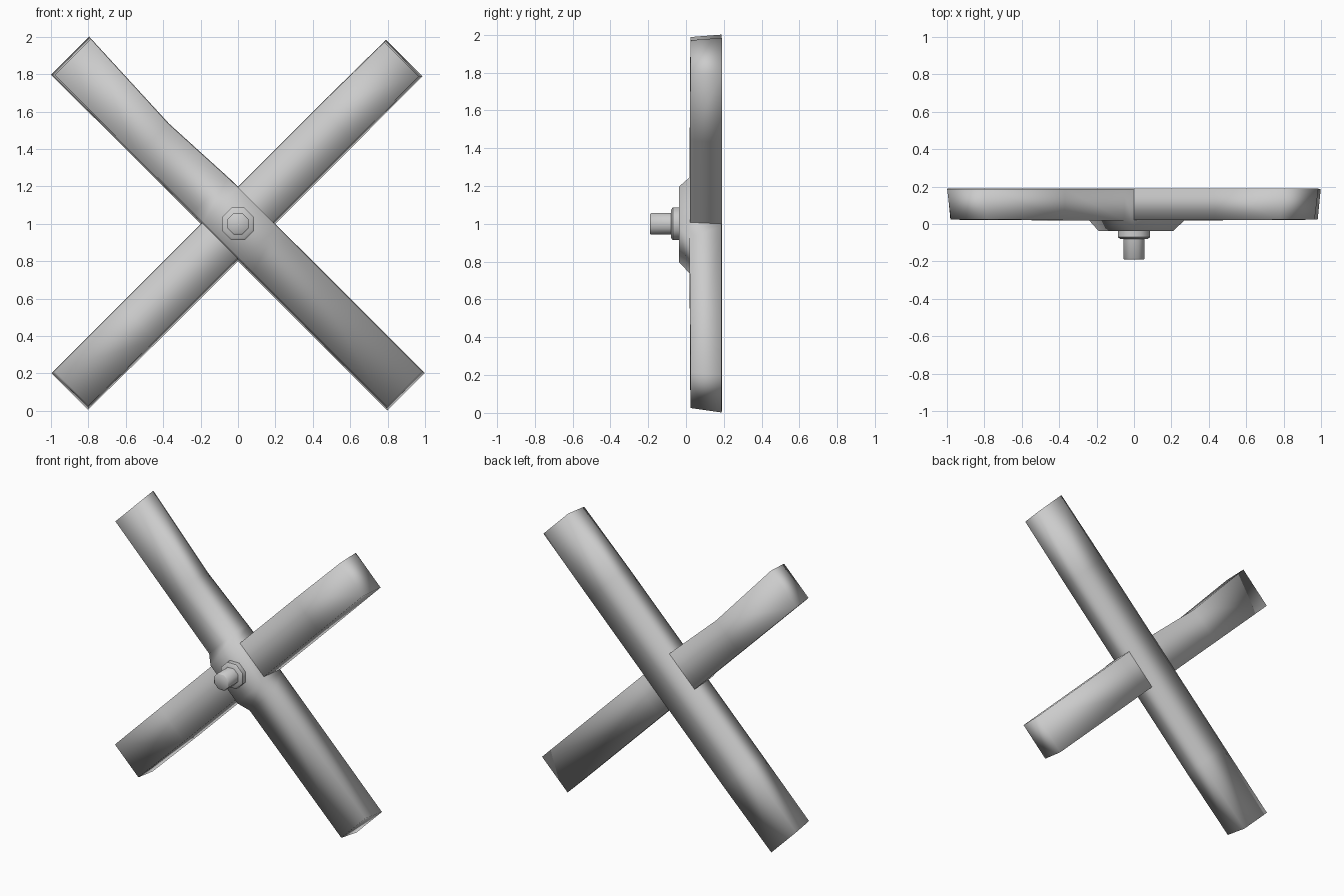
import bpy, bmesh, math
from mathutils import Vector

if "Cube" in bpy.data.objects:
    bpy.data.objects.remove(bpy.data.objects["Cube"])

R = math.sqrt(0.5)


def finish(name, bm, smooth=True):
    bmesh.ops.recalc_face_normals(bm, faces=bm.faces)
    me = bpy.data.meshes.new(name)
    bm.to_mesh(me)
    bm.free()
    ob = bpy.data.objects.new(name, me)
    bpy.context.collection.objects.link(ob)
    for p in me.polygons:
        p.use_smooth = smooth
    return ob


def beam(name, u_dir, v_dir, back, stations):
    """Loft a beam; each station: u at back, u at front, lower width, upper width, front y."""
    bm = bmesh.new()
    rings = []
    for ub, uf, lo, hi, front in stations:
        pts = [(ub, -lo, back), (ub, hi, back), (uf, hi - 0.003, front), (uf, -lo + 0.013, front)]
        rings.append([bm.verts.new(Vector((0, y, 1)) + u_dir * u + v_dir * v) for u, v, y in pts])
    for a, b in zip(rings, rings[1:]):
        for i in range(4):
            j = (i + 1) % 4
            bm.faces.new((a[i], a[j], b[j], b[i]))
    bm.faces.new(rings[0])
    bm.faces.new(rings[-1])
    return finish(name, bm)


def lathe(name, profile, sides):
    """Turn (radius, y) points around the bolt axis."""
    bm = bmesh.new()
    rings = []
    for r, y in profile:
        ring = []
        for i in range(sides):
            t = 2 * math.pi * (i + 0.5) / sides
            ring.append(bm.verts.new((r * math.cos(t), y, 1 + r * math.sin(t))))
        rings.append(ring)
    for a, b in zip(rings, rings[1:]):
        for i in range(sides):
            j = (i + 1) % sides
            bm.faces.new((a[i], a[j], b[j], b[i]))
    bm.faces.new(rings[0])
    bm.faces.new(rings[-1])
    return finish(name, bm)


# front beam, upper left to lower right, with raised middle
beam("front_beam", Vector((R, 0, -R)), Vector((R, 0, R)), 0.187, [
    (-1.27, -1.255, 0.143, 0.145, 0.025),
    (-0.64, -0.64, 0.142, 0.118, 0.02),
    (-0.21, -0.21, 0.141, 0.139, 0.018),
    (-0.14, -0.14, 0.141, 0.141, -0.037),
    (0.16, 0.16, 0.141, 0.141, -0.037),
    (0.24, 0.24, 0.141, 0.141, 0.018),
    (1.27, 1.25, 0.141, 0.142, 0.025),
])

# rear beam, lower left to upper right
beam("rear_beam", Vector((R, 0, R)), Vector((-R, 0, R)), 0.19, [
    (-1.27, -1.25, 0.135, 0.141, 0.023),
    (-0.75, -0.75, 0.141, 0.141, 0.021),
    (0.75, 0.75, 0.141, 0.141, 0.021),
    (1.255, 1.24, 0.139, 0.136, 0.023),
])

# nut and bolt in the middle
lathe("nut", [(0.093, -0.03), (0.093, -0.07), (0.08, -0.08)], 8)
lathe("bolt", [(0.062, -0.03), (0.062, -0.185), (0.056, -0.19)], 8)
for n in ("nut", "bolt"):
    ob = bpy.data.objects[n]
    bpy.ops.object.select_all(action='DESELECT')
    ob.select_set(True)
    bpy.context.view_layer.objects.active = ob
    bpy.ops.object.shade_smooth_by_angle(angle=math.radians(50))
